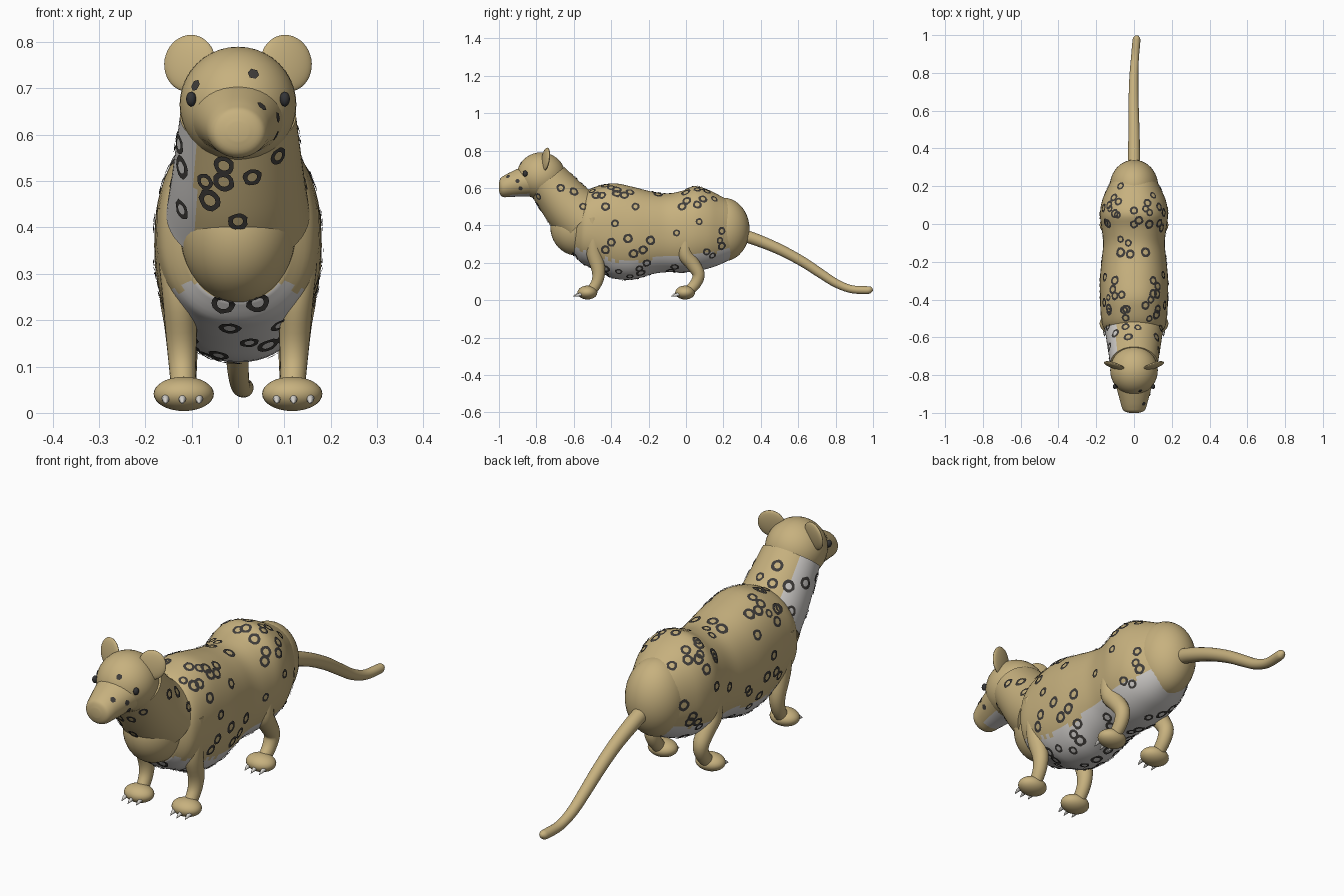
import bpy, bmesh, math, random
from mathutils import Vector, Matrix, Euler
from mathutils.bvhtree import BVHTree

if "Cube" in bpy.data.objects:
    bpy.data.objects.remove(bpy.data.objects["Cube"])

random.seed(4)


def material(name, rgb):
    m = bpy.data.materials.new(name)
    m.diffuse_color = (*rgb, 1)
    m.use_nodes = True
    m.node_tree.nodes["Principled BSDF"].inputs["Base Color"].default_value = m.diffuse_color
    return m


TAN = material("tan fur", (0.57, 0.44, 0.21))
PALE = material("pale fur", (0.62, 0.60, 0.58))
DARK = material("dark markings", (0.05, 0.046, 0.042))
EYE = material("dark eye", (0.035, 0.035, 0.037))
CLAW = material("claw", (0.68, 0.66, 0.62))


def finish(bm, name, mats, rule=None):
    """Turn a bmesh into a smooth object; rule picks faces of the second colour."""
    bmesh.ops.recalc_face_normals(bm, faces=bm.faces)
    me = bpy.data.meshes.new(name)
    for f in bm.faces:
        f.smooth = True
        if rule and rule(f.calc_center_median(), f.normal):
            f.material_index = 1
    bm.to_mesh(me)
    bm.free()
    me.set_sharp_from_angle(angle=math.radians(45))
    ob = bpy.data.objects.new(name, me)
    bpy.context.collection.objects.link(ob)
    for m in mats:
        me.materials.append(m)
    return ob


def ellipsoid(name, center, radii, mat, rot=(0, 0, 0), segs=40):
    bm = bmesh.new()
    bmesh.ops.create_uvsphere(bm, u_segments=segs, v_segments=segs // 2, radius=1)
    bm.transform(Matrix.LocRotScale(Vector(center), Euler(rot), Vector(radii)))
    return finish(bm, name, [mat])


def catmull(rows, steps):
    out = []
    n = len(rows)
    for i in range(n - 1):
        p = [rows[max(0, min(n - 1, i + k))] for k in (-1, 0, 1, 2)]
        for s in range(steps):
            t = s / steps
            out.append([0.5 * (2 * b + (c - a) * t + (2 * a - 5 * b + 4 * c - d) * t * t
                               + (3 * b - a - 3 * c + d) * t ** 3) for a, b, c, d in zip(*p)])
    return out + [list(rows[-1])]


def loft(name, rows, mats, rule=None, steps=4, segs=32, axis=None, power=1.0):
    """Skin elliptical rings along rows of (x, y, z, half width, half height)."""
    rows = catmull(rows, steps)
    pts = [Vector(r[:3]) for r in rows]
    bm = bmesh.new()
    rings = []
    for i, r in enumerate(rows):
        t = Vector(axis) if axis else pts[min(i + 1, len(pts) - 1)] - pts[max(i - 1, 0)]
        t.normalize()
        v = t.cross(Vector((1, 0, 0))).normalized()
        u = v.cross(t)
        ring = []
        for k in range(segs):
            a = 2 * math.pi * k / segs
            c, s = (math.copysign(abs(q) ** power, q) for q in (math.cos(a), math.sin(a)))
            ring.append(bm.verts.new(pts[i] + u * c * r[3] + v * s * r[4]))
        rings.append(ring)
    for a, b in zip(rings, rings[1:]):
        for k in range(segs):
            bm.faces.new((a[k], a[(k + 1) % segs], b[(k + 1) % segs], b[k]))
    bm.faces.new(rings[0])
    bm.faces.new(rings[-1])
    return finish(bm, name, mats, rule)


# Torso with pale belly
torso_rows = [(0, -.595, .36, .11, .12), (0, -.56, .375, .155, .175), (0, -.52, .385, .172, .205),
              (0, -.45, .38, .178, .235), (0, -.38, .37, .18, .255), (0, -.28, .358, .18, .247),
              (0, -.18, .36, .17, .22), (0, -.1, .36, .163, .21), (0, -.02, .367, .172, .218),
              (0, .05, .382, .18, .228), (0, .12, .38, .17, .21), (0, .18, .375, .145, .185),
              (0, .25, .375, .11, .15)]
dense = catmull(torso_rows, 4)


def belly(c, n):
    r = min(dense, key=lambda q: abs(q[1] - c.y))
    return c.z < r[2] - 0.62 * r[4]


torso = loft("torso", torso_rows, [TAN, PALE], belly, segs=64, axis=(0, 1, 0), power=0.9)
rump = ellipsoid("rump", (0, .2, .378), (.128, .14, .17), TAN)
chest = ellipsoid("chest", (0, -.58, .39), (.125, .145, .152), TAN)

# Neck, with the pale patch on its left side
neck = loft("neck", [(0, -.74, .64, .125, .115), (0, -.63, .505, .143, .138),
                     (0, -.55, .43, .155, .152)], [TAN, PALE],
            lambda c, n: c.x < -.092, steps=10, segs=64)

# Head, muzzle, ears and eyes
head = ellipsoid("head", (0, -.775, .665), (.126, .13, .125), TAN)
muzzle = loft("muzzle", [(0, -.80, .645, .11, .09), (0, -.87, .635, .092, .08),
                         (0, -.94, .618, .073, .066), (0, -.975, .608, .063, .057),
                         (0, -.992, .607, .05, .045), (0, -1.0, .607, .022, .02)],
              [TAN, PALE], lambda c, n: n.z < -.85 and c.y > -.94, axis=(0, 1, 0))
for s, side in ((1, "right"), (-1, "left")):
    ellipsoid(side + "_ear", (s * .104, -.75, .754), (.058, .014, .062), TAN,
              (math.radians(-8), 0, s * math.radians(18)))
    ellipsoid(side + "_eye", (s * .101, -.86, .677), (.011, .013, .016), EYE, segs=20)

# Legs, paws and claws
front_path = [(.125, -.50, .44, .05, .035), (.127, -.495, .34, .045, .036),
              (.125, -.49, .25, .038, .042), (.122, -.468, .16, .033, .036),
              (.12, -.475, .1, .029, .03), (.118, -.505, .05, .026, .028)]
hind_path = [(.12, .0, .42, .05, .035), (.125, .0, .33, .046, .038),
             (.127, -.002, .25, .042, .042), (.123, .035, .195, .037, .038),
             (.12, .067, .14, .033, .033), (.118, .052, .09, .029, .03),
             (.118, .015, .05, .026, .028)]
for kind, path, paw_y in (("front", front_path, -.527), ("hind", hind_path, -.005)):
    for s, side in ((1, "right"), (-1, "left")):
        tag = kind + "_" + side
        loft(tag + "_leg", [(s * p[0], *p[1:]) for p in path], [TAN], segs=24)
        ellipsoid(tag + "_paw", (s * .117, paw_y, .041), (.065, .053, .037), TAN, segs=32)
        for k in (-1, 0, 1):
            y = paw_y - (.05 if k == 0 else .042)
            x = s * .12 + k * .036
            loft(tag + "_claw", [(x, y + .012, .032, .009, .009), (x, y - .008, .028, .007, .008),
                                 (x, y - .026, .02, .001, .001)], [CLAW], steps=2, segs=10)

# Tail
loft("tail", [(0, .28, .355, .034, .034), (0, .38, .322, .032, .032), (0, .5, .272, .029, .029),
              (-.002, .62, .208, .027, .027), (-.002, .72, .143, .025, .025),
              (0, .8, .092, .023, .023), (.005, .88, .06, .021, .021),
              (.012, .96, .054, .021, .021), (.014, .985, .056, .018, .018),
              (.015, .998, .057, .007, .007)], [TAN], steps=5, segs=24)


def surface(objects):
    verts, faces = [], []
    for ob in objects:
        n = len(verts)
        verts += [v.co.copy() for v in ob.data.vertices]
        faces += [[n + i for i in p.vertices] for p in ob.data.polygons]
    return BVHTree.FromPolygons(verts, faces)


def spot(bm, tree, origin, direction, inner, outer, segs):
    """Thin ring (or filled patch when inner is 0) laid on the surface hit by a ray."""
    p, n, _, _ = tree.ray_cast(Vector(origin), Vector(direction))
    if p is None:
        return
    u = n.orthogonal().normalized()
    w = n.cross(u)

    def put(r, a):
        q, m, _, _ = tree.find_nearest(p + (u * math.cos(a) + w * math.sin(a)) * r)
        return bm.verts.new(q + n * .0035)
    angles = [2 * math.pi * k / segs for k in range(segs)]
    ring = [put(outer * random.uniform(.92, 1.08), a) for a in angles]
    if inner:
        hole = [put(inner, a) for a in angles]
        for k in range(segs):
            j = (k + 1) % segs
            bm.faces.new((ring[k], ring[j], hole[j], hole[k]))
    else:
        mid = put(0, 0)
        for k in range(segs):
            bm.faces.new((ring[k], ring[(k + 1) % segs], mid))


# Rosettes: flank positions (y, z), back positions (x, y), throat positions (x, z)
flank = [(-.53, .62), (-.49, .61), (-.43, .61), (-.40, .60), (-.48, .56), (-.45, .56),
         (-.37, .57), (-.33, .56), (-.60, .58), (-.67, .60), (-.27, .50), (-.43, .50),
         (-.38, .41), (-.55, .50), (-.31, .33), (-.19, .32), (-.23, .27), (-.28, .25),
         (-.40, .31), (-.43, .27), (-.59, .24), (-.43, .17), (-.36, .155), (-.25, .17),
         (-.21, .20), (-.05, .36), (.005, .53), (.02, .60), (.06, .59), (.11, .58),
         (.09, .54), (.15, .54), (.06, .51), (.07, .42), (.19, .37), (.18, .32), (.19, .29),
         (.14, .24), (.11, .26), (-.30, .13), (-.06, .18), (-.02, .50)]
back = [(-.07, .20), (-.13, .10), (0, .07), (0, 0), (.06, .08), (.08, 0), (-.07, -.08),
        (-.03, -.10), (-.07, -.15), (-.02, -.16), (.06, -.15), (.1, -.3), (-.1, -.3),
        (-.1, -.38), (.1, -.37), (.08, -.5), (-.04, -.45), (.02, -.55), (-.03, -.6)]
throat = [(-.07, .5), (-.03, .5), (-.06, .46), (-.03, .535), (.03, .51), (.085, .555),
          (0, .415), (-.12, .53), (-.125, .58), (-.12, .44), (.08, .6)]
coat = surface([torso, neck, chest])
rays = [((1, y, z), (-1, 0, 0)) for y, z in flank]
rays += [((-1, y + random.uniform(-.03, .03), z + random.uniform(-.02, .02)), (1, 0, 0))
         for y, z in flank]
rays += [((x, y, 2), (0, 0, -1)) for x, y in back]
rays += [((x, -2, z), (0, 1, 0)) for x, z in throat]
rays += [((random.uniform(-.1, .1), -.53 + .032 * i, -1), (0, 0, 1)) for i in range(22)]
bm = bmesh.new()
for o, d in rays:
    size = random.uniform(.019, .027)
    spot(bm, coat, o, d, size * .52, size, 14)
finish(bm, "rosettes", [DARK])

# Small solid spots on the face
face = surface([head, muzzle])
bm = bmesh.new()
for x, z in ((-.09, .705), (.033, .73), (.05, .66), (.083, .637), (.08, .6)):
    spot(bm, face, (x, -2, z), (0, 1, 0), 0, .013, 6)
finish(bm, "face_spots", [DARK])
